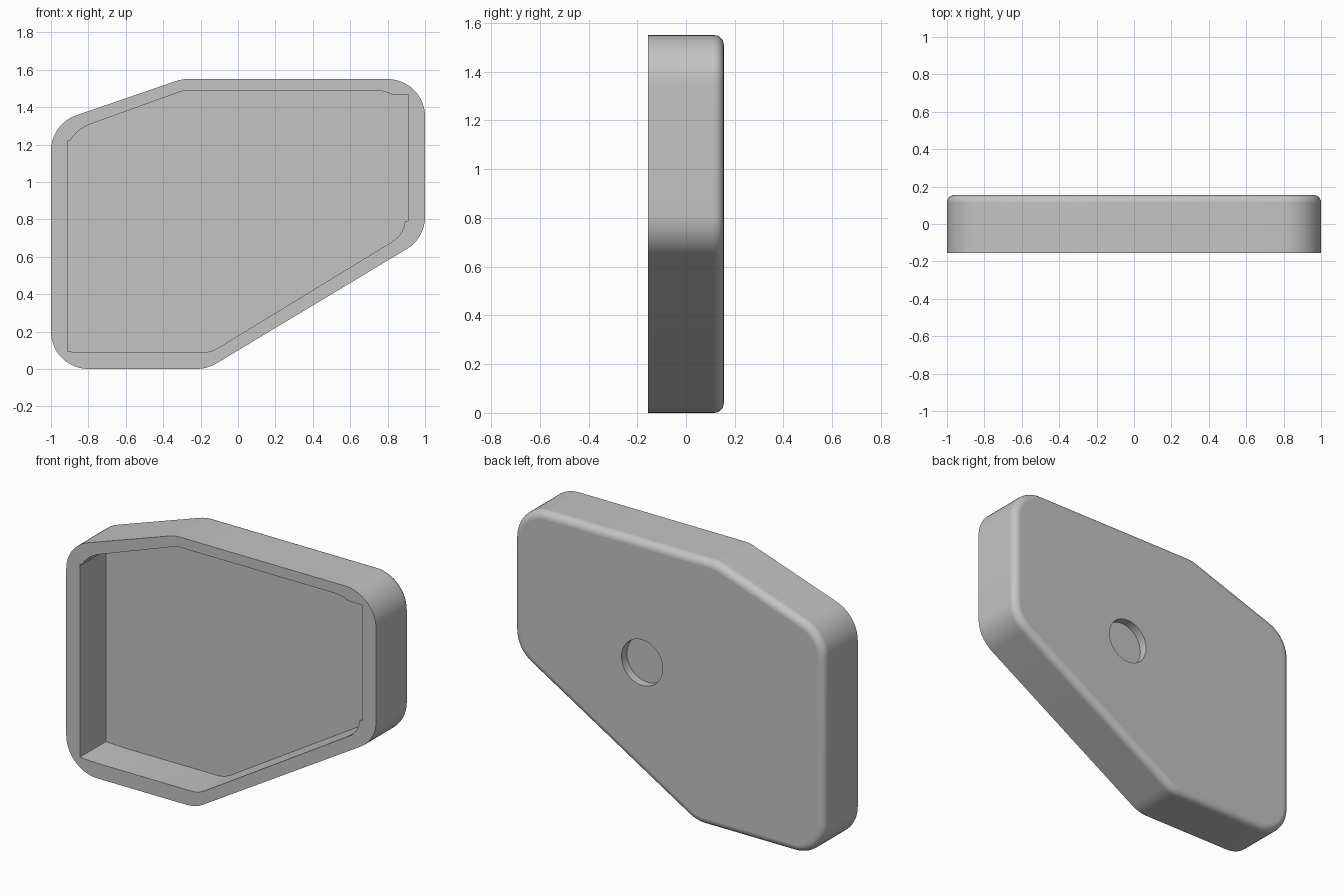
import bpy
import bmesh
import math
from mathutils import Vector

if "Cube" in bpy.data.objects:
    bpy.data.objects.remove(bpy.data.objects["Cube"], do_unlink=True)

FRONT, BACK = -0.155, 0.155
FLOOR, RECESS = 0.085, 0.105     # cavity floor and round recess bottom
RADIUS, EDGE = 0.2, 0.04         # corner radius and back edge rounding

# Hexagonal plan (x, z), counter-clockwise from the front
CORNERS = [(-1, 0), (-0.165, 0), (1, 0.70), (1, 1.55), (-0.30, 1.55), (-1, 1.31)]

# Cavity plan, with small steps at the corners
CAVITY = [(-0.912, 0.093), (-0.80, 0.088), (-0.18, 0.088), (-0.145, 0.094),
          (-0.107, 0.112), (0.84, 0.69), (0.872, 0.725), (0.888, 0.76),
          (0.893, 0.79), (0.91, 0.79), (0.91, 1.468), (0.823, 1.468),
          (0.785, 1.483), (0.738, 1.49), (-0.273, 1.49), (-0.32, 1.478),
          (-0.80, 1.305), (-0.85, 1.277), (-0.88, 1.246), (-0.898, 1.22),
          (-0.912, 1.22)]


def rounded_plan(inset):
    """Plan with filleted corners, moved inwards by inset."""
    points = []
    pts = [Vector(c) for c in CORNERS]
    for i, p in enumerate(pts):
        u = (p - pts[i - 1]).normalized()
        v = (pts[(i + 1) % len(pts)] - p).normalized()
        n1, n2 = Vector((u.y, -u.x)), Vector((v.y, -v.x))
        centre = p - (n1 + n2) * RADIUS / (1 + n1.dot(n2))
        start = math.atan2(n1.y, n1.x)
        turn = math.acos(n1.dot(n2))
        steps = max(4, round(turn / math.radians(7)))
        for k in range(steps + 1):
            a = start + turn * k / steps
            points.append(centre + (RADIUS - inset) * Vector((math.cos(a), math.sin(a))))
    return points


bm = bmesh.new()


def ring(points, y):
    return [bm.verts.new((p[0], y, p[1])) for p in points]


def wall(a, b):
    for i in range(len(a)):
        j = (i + 1) % len(a)
        bm.faces.new((a[i], a[j], b[j], b[i])).smooth = True


def fill_between(*rings):
    edges = [bm.edges.get((r[i - 1], r[i])) for r in rings for i in range(len(r))]
    bmesh.ops.triangle_fill(bm, use_beauty=True, edges=edges, normal=(0, 1, 0))


# Outer wall and rounded back edge
outer = [ring(rounded_plan(0), FRONT), ring(rounded_plan(0), BACK - EDGE - 0.003)]
for k in range(7):
    a = math.pi / 2 * k / 6
    outer.append(ring(rounded_plan(EDGE * (1 - math.cos(a))),
                      BACK - EDGE * (1 - math.sin(a))))
for a, b in zip(outer, outer[1:]):
    wall(a, b)

# Open front cavity
lip, base = ring(CAVITY, FRONT), ring(CAVITY, FLOOR)
wall(lip, base)
bm.faces.new(base)
fill_between(outer[0], lip)

# Shallow round recess in the back
circle = [(0.175 + 0.133 * math.cos(math.tau * k / 48),
           0.842 + 0.133 * math.sin(math.tau * k / 48)) for k in range(48)]
mouth, bottom = ring(circle, BACK), ring(circle, RECESS)
wall(mouth, bottom)
bm.faces.new(bottom)
fill_between(outer[-1], mouth)

# Crisp edges at flat caps and sharp turns
bmesh.ops.recalc_face_normals(bm, faces=bm.faces)
for e in bm.edges:
    flat = any(not f.smooth for f in e.link_faces)
    e.smooth = not flat and e.calc_face_angle(0) < math.radians(30)

mesh = bpy.data.meshes.new("shell_cover")
bm.to_mesh(mesh)
bm.free()
cover = bpy.data.objects.new("shell_cover", mesh)
bpy.context.collection.objects.link(cover)

# Plain grey finish
grey = bpy.data.materials.new("plain_grey")
grey.use_nodes = True
colour = (0.55, 0.55, 0.55, 1)
grey.diffuse_color = colour
grey.node_tree.nodes["Principled BSDF"].inputs["Base Color"].default_value = colour
mesh.materials.append(grey)
